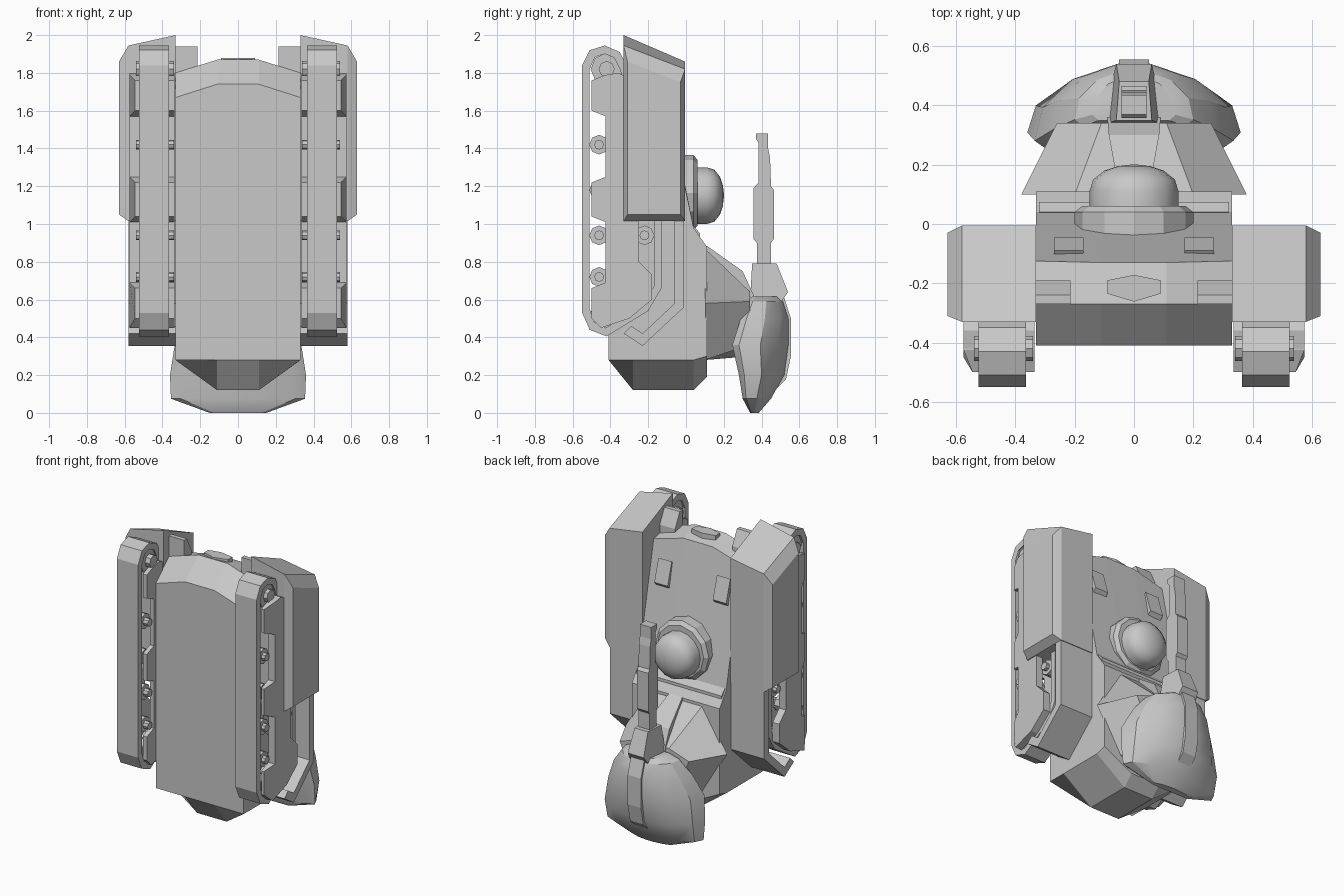
import bpy, bmesh, math
from mathutils import Matrix

if "Cube" in bpy.data.objects:
    bpy.data.objects.remove(bpy.data.objects["Cube"])

grey = bpy.data.materials.new("plain_grey")
grey.diffuse_color = (0.58, 0.58, 0.58, 1)
grey.use_nodes = True
grey.node_tree.nodes["Principled BSDF"].inputs["Base Color"].default_value = grey.diffuse_color


def finish(name, bm, smooth=None):
    bmesh.ops.recalc_face_normals(bm, faces=bm.faces)
    me = bpy.data.meshes.new(name)
    bm.to_mesh(me)
    bm.free()
    me.materials.append(grey)
    ob = bpy.data.objects.new(name, me)
    bpy.context.collection.objects.link(ob)
    if smooth:
        bpy.ops.object.select_all(action='DESELECT')
        ob.select_set(True)
        bpy.context.view_layer.objects.active = ob
        bpy.ops.object.shade_smooth_by_angle(angle=math.radians(smooth))
    return ob


def loft(name, rings, mirror=False, smooth=None):
    """Skin a list of equal-length closed rings of 3D points."""
    bm = bmesh.new()
    for s in ((1, -1) if mirror else (1,)):
        vs = [[bm.verts.new((p[0] * s, p[1], p[2])) for p in r] for r in rings]
        n = len(vs[0])
        for a, b in zip(vs, vs[1:]):
            for i in range(n):
                j = (i + 1) % n
                bm.faces.new((a[i], a[j], b[j], b[i]))
        bm.faces.new(vs[0])
        bm.faces.new(vs[-1])
    return finish(name, bm, smooth)


def slab(name, profile, x0, x1, mirror=False):
    """Extrude a (y, z) profile along x."""
    return loft(name, [[(x, y, z) for y, z in profile] for x in (x0, x1)], mirror)


def cone(bm, c, r1, r2, h, axis, seg):
    """Truncated cone centred at c along x or y."""
    rot = Matrix.Rotation(math.pi / 2, 4, 'Y') if axis == 'x' else Matrix.Rotation(-math.pi / 2, 4, 'X')
    bmesh.ops.create_cone(bm, cap_ends=True, segments=seg, radius1=r1, radius2=r2, depth=h,
                          matrix=Matrix.Translation(c) @ rot)


# Hull: centre and edge profiles skinned across x
mid = [(-.41, 1.74), (-.27, 1.87), (-.13, 1.83), (.04, .98), (.11, .88),
       (.11, .19), (.04, .12), (-.28, .12), (-.41, .28)]
edge = [(-.41, 1.67), (-.27, 1.80), (-.125, 1.77), (.04, .98), (.11, .88),
        (.11, .30), (.04, .28), (-.28, .279), (-.41, .28)]
loft("hull", [[(x, y, z) for y, z in p] for x, p in
              ((-.33, edge), (-.11, mid), (.11, mid), (.33, edge))])

# Hexagonal hatch on the nose, sloped plates and nose brackets
hexa = [(-.09, -.235), (0, -.262), (.09, -.235), (.09, -.19), (0, -.172), (-.09, -.19)]
loft("nose_hatch", [[(x, y, z) for x, y in hexa] for z in (1.8, 1.878)])
slab("slope_plates", [(-.13, 1.64), (-.09, 1.67), (-.045, 1.52), (-.09, 1.47)], .17, .27, True)
slab("nose_brackets", [(-.27, 1.7), (-.27, 1.94), (-.24, 1.94), (-.19, 1.84), (-.19, 1.7)], .215, .33, True)
slab("rear_deck_step", [(0, .9), (.04, .99), (.075, .95), (.075, .9)], -.32, .32)

# Cupola: ring and dome
bm = bmesh.new()
cone(bm, (0, -.01, 1.165), .2, .2, .1, 'y', 12)
cone(bm, (0, .05, 1.165), .2, .175, .02, 'y', 12)
finish("cupola_ring", bm)
dome = [(.04, .15), (.11, .15), (.15, .138), (.18, .10), (.195, .055), (.2, .015)]
loft("cupola_dome", [[(r * math.cos(a * math.pi / 8), y, 1.15 + r * math.sin(a * math.pi / 8))
                      for a in range(16)] for y, r in dome], smooth=40)

# Track belts: outer loop and inset inner loop
outer = [(-.55, .53), (-.55, 1.84), (-.51, 1.92), (-.43, 1.945), (-.35, 1.91), (-.31, 1.83),
         (-.13, 1.25), (-.13, .66), (-.2, .54), (-.42, .405), (-.51, .44)]
inner = [(-.51, .55), (-.51, 1.82), (-.48, 1.885), (-.43, 1.9), (-.38, 1.88), (-.35, 1.82),
         (-.17, 1.24), (-.17, .67), (-.225, .575), (-.425, .45), (-.485, .48)]
bm = bmesh.new()
for s in (1, -1):
    r = [[bm.verts.new((s * x, y, z)) for y, z in p]
         for x, p in ((.365, outer), (.525, outer), (.525, inner), (.365, inner))]
    for k in range(4):
        a, b = r[k], r[(k + 1) % 4]
        for i in range(11):
            j = (i + 1) % 11
            bm.faces.new((a[i], a[j], b[j], b[i]))
finish("track_belts", bm)

# Toothed skirts either side of the belts
tooth = [(-.25, 1.75), (-.36, 1.8), (-.42, 1.79)]
for lo, hi in ((1.6, 1.76), (1.04, 1.22), (.5, .66)):
    tooth += [(-.425, hi + .03), (-.5, hi), (-.5, lo), (-.425, lo - .03)]
tooth[-1] = (-.45, .45)
tooth += [(-.3, .5), (-.18, .6), (-.18, .73), (-.25, .8), (-.25, 1.0)]
loft("outer_skirts", [[(.525, y, z) for y, z in tooth],
                      [(.575 if y > -.49 else .545, y, z) for y, z in tooth]], True)
slab("inner_skirts", tooth, .335, .365, True)

# Road wheels with hubs
bm = bmesh.new()
for s in (1, -1):
    for y, z, r in ((-.42, 1.82, .085), (-.46, 1.42, .052), (-.46, 1.18, .052), (-.46, .94, .052),
                    (-.46, .72, .052), (-.43, .52, .08), (-.22, .94, .052)):
        cone(bm, (s * .445, y, z), r, r, .14, 'x', 8)
        cone(bm, (s * .44, y, z), r * .5, r * .5, .2, 'x', 8)
finish("road_wheels", bm)

# Fenders running down behind the belts
slab("fenders", [(-.33, .42), (-.23, .355), (-.01, .56), (-.01, 1.1), (-.06, 1.1),
                 (-.06, .58), (-.23, .42), (-.29, .46)], .33, .58, True)


# Armoured side boxes with bevelled outer face
def box_ring(x, y0, y1, zb, zf, zr):
    return [(x, y0, zb), (x, y0, zf), (x, y1, zr), (x, y1, zb)]


loft("side_boxes", [box_ring(.33, -.33, -.005, 1.015, 2.0, 1.86),
                    box_ring(.58, -.33, -.005, 1.015, 1.945, 1.82),
                    box_ring(.63, -.31, -.03, 1.05, 1.86, 1.75)], True)

# Faceted neck lobes joining the turret
lobe0 = [(.38, .58), (.2, .87), (0, .87), (0, .28), (.2, .28)]
lobe1 = [(.26, .59), (.11, .64), (0, .64), (0, .3), (.16, .36)]
loft("neck_lobes", [[(x, y, z) for x, z in p] for y, p in ((.1, lobe0), (.34, lobe1))], True)
wedge = [(.08, .05, .84), (.11, .05, .885), (.30, .085, .75), (.36, .09, .62), (.3, .07, .6)]
loft("neck_wedge", [[(s * w, y, z) for y, w, z in wedge] for s in (-1, 1)])


# Turret shell: rounded sections stacked in z
def shell_ring(z, w, yb, yf):
    d = yf - yb
    half = [(w * .85, yb), (w, yb + d * .12), (w * .92, yb + d * .5), (w * .62, yb + d * .82), (w * .15, yf)]
    return [(x, y, z) for x, y in half] + [(-x, y, z) for x, y in reversed(half)]


loft("turret_shell", [shell_ring(*s) for s in (
    (0, .15, .34, .385), (.075, .355, .30, .45), (.2, .36, .28, .52), (.36, .335, .245, .542),
    (.5, .27, .29, .545), (.59, .2, .33, .52), (.615, .14, .35, .5))], smooth=25)
slab("turret_ridge", [(.40, .62), (.52, .61), (.555, .5), (.555, .3), (.53, .18), (.45, .1), (.4, .1)], -.05, .05)

# Gun: mantlet, stepped square barrel and muzzle
loft("gun_mantlet", [[(s * w, y, z) for y, w, z in (
    (.34, .085, .6), (.35, .06, .79), (.48, .05, .79), (.54, .06, .64), (.5, .07, .58))] for s in (-1, 1)])
barrel = [(.375, .78), (.375, .9), (.358, .92), (.358, 1.19), (.385, 1.22), (.385, 1.43), (.37, 1.45),
          (.37, 1.48), (.435, 1.48), (.435, 1.4), (.445, 1.35), (.45, 1.2), (.465, 1.18), (.465, .92), (.45, .9), (.45, .78)]
slab("gun_barrel", barrel, -.042, .042)
